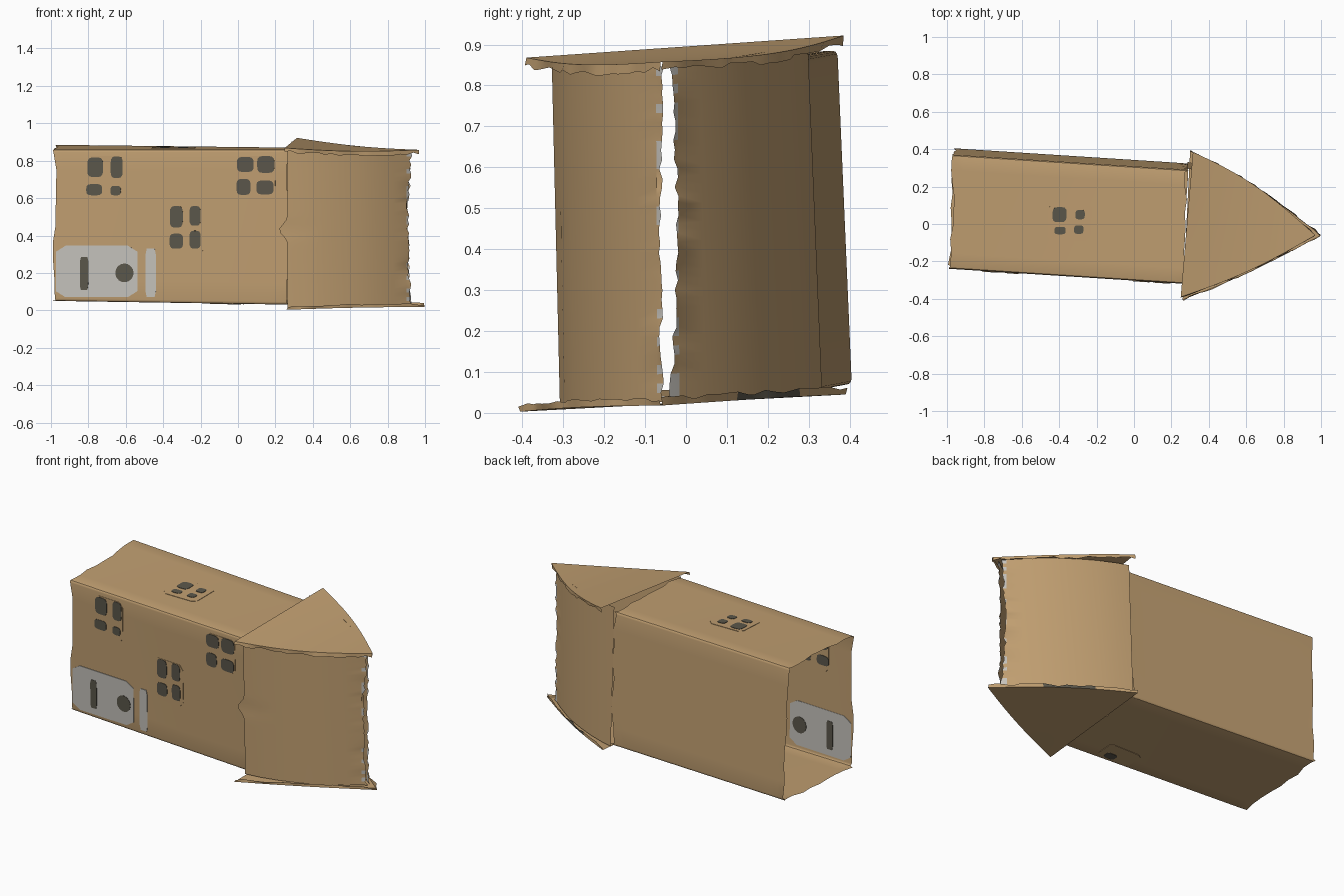
import bpy, bmesh, math, random
from mathutils import Vector

if "Cube" in bpy.data.objects:
    bpy.data.objects.remove(bpy.data.objects["Cube"])

random.seed(4)


def material(name, rgb):
    m = bpy.data.materials.new(name)
    m.diffuse_color = (*rgb, 1)
    m.use_nodes = True
    m.node_tree.nodes["Principled BSDF"].inputs["Base Color"].default_value = m.diffuse_color
    return m


CARD = material("cardboard", (0.53, 0.345, 0.165))
DARK = material("dark_grey_paint", (0.105, 0.095, 0.07))
PALE = material("pale_grey_paint", (0.56, 0.54, 0.50))


def finish(bm, name, mats, angle=30):
    bmesh.ops.recalc_face_normals(bm, faces=bm.faces)
    me = bpy.data.meshes.new(name)
    bm.to_mesh(me)
    bm.free()
    for m in mats:
        me.materials.append(m)
    ob = bpy.data.objects.new(name, me)
    bpy.context.collection.objects.link(ob)
    bpy.ops.object.select_all(action='DESELECT')
    bpy.context.view_layer.objects.active = ob
    ob.select_set(True)
    bpy.ops.object.shade_smooth_by_angle(angle=math.radians(angle))
    return ob


def sheet(name, rows, closed=False, mats=(CARD,), rule=None):
    """Skin a grid of points; rule(row, column) picks the material."""
    bm = bmesh.new()
    grid = [[bm.verts.new(p) for p in row] for row in rows]
    n = len(grid[0])
    for i in range(len(grid) - 1):
        for j in range(n if closed else n - 1):
            k = (j + 1) % n
            f = bm.faces.new((grid[i][j], grid[i][k], grid[i + 1][k], grid[i + 1][j]))
            if rule:
                f.material_index = rule(i, j)
    return finish(bm, name, mats)


def jag(a):
    return random.uniform(-a, a)


# Corners of the slightly skewed box: [end][back?][top?]
V = Vector
BOX = [[[V((-0.985, -0.23, 0.05)), V((-0.98, -0.24, 0.86))],
        [V((-0.96, 0.405, 0.07)), V((-0.965, 0.37, 0.885))]],
       [[V((0.27, -0.295, 0.03)), V((0.265, -0.32, 0.86))],
        [V((0.28, 0.325, 0.055)), V((0.285, 0.29, 0.87))]]]


def box_point(u, s, t):
    ends = [e[0][0].lerp(e[1][0], s).lerp(e[0][1].lerp(e[1][1], s), t) for e in BOX]
    return ends[0].lerp(ends[1], u)


def front_wall(x, z):
    u = (x + 0.983) / 1.25
    return box_point(u, 0, (z - 0.05 + 0.02 * u) / (0.81 + 0.02 * u))


def level_wall(t):
    def at(x, y):
        u = (x + 0.975) / 1.25
        lo, hi = box_point(u, 0, t).y, box_point(u, 1, t).y
        return box_point(u, (y - lo) / (hi - lo), t)
    return at


# Hollow box body, open at both ends, with small rounded corners
ring = []
r = 0.018
for cx, cy, a0 in ((1 - r, 1 - r, 0), (r, 1 - r, 90), (r, r, 180), (1 - r, r, 270)):
    for k in range(4):
        a = math.radians(a0 + 30 * k)
        ring.append((cx + r * math.cos(a), cy + r * math.sin(a)))
    nx, ny = {0: (r, 1), 90: (0, r), 180: (1 - r, 0), 270: (1, 1 - r)}[a0]
    px, py = ring[-1]
    ring += [(px + (nx - px) * k / 8, py + (ny - py) * k / 8) for k in range(1, 8)]
rows = []
for i in range(25):
    row = [box_point(i / 24, s, t) for s, t in ring]
    if i in (0, 24):
        for p in row:
            p.x += jag(0.012)
    rows.append(row)
sheet("box_body", rows, closed=True)


# Thin painted plates that show on both faces of a wall
def plate(name, wall, a, b, w, h, mat, thick=0.005, power=4.0):
    bm = bmesh.new()
    loops = []
    e = 0.01
    nrm = (wall(a + e, b) - wall(a, b)).cross(wall(a, b + e) - wall(a, b)).normalized()
    for side in (-1, 1):
        vs = []
        for k in range(24):
            th = 2 * math.pi * (k + 0.5) / 24
            c, s = math.cos(th), math.sin(th)
            q = (abs(c) ** power + abs(s) ** power) ** (-1 / power)
            vs.append(bm.verts.new(wall(a + c * q * w / 2, b + s * q * h / 2) + nrm * thick * side))
        loops.append(vs)
        bm.faces.new(vs)
    for k in range(24):
        j = (k + 1) % 24
        bm.faces.new((loops[0][k], loops[0][j], loops[1][j], loops[1][k]))
    return finish(bm, name, [mat])


top_wall, bottom_wall = level_wall(1), level_wall(0)

# Four-pane windows: wall, backing patch, panes (a, b, width, height)
windows = {
    "left_window": (front_wall, (-0.71, 0.70, 0.20, 0.25),
                    [(-0.765, 0.765, .085, .105), (-0.65, 0.765, .065, .115),
                     (-0.77, 0.645, .085, .06), (-0.655, 0.64, .055, .05)]),
    "middle_window": (front_wall, (-0.28, 0.43, 0.20, 0.26),
                      [(-0.33, 0.50, .07, .115), (-0.23, 0.505, .06, .105),
                       (-0.33, 0.37, .072, .08), (-0.23, 0.378, .06, .095)]),
    "right_window": (front_wall, (0.095, 0.72, 0.21, 0.21),
                     [(0.04, 0.78, .09, .08), (0.15, 0.78, .092, .09),
                      (0.03, 0.66, .075, .085), (0.145, 0.657, .092, .075)]),
    "roof_window": (top_wall, (-0.345, 0.01, 0.23, 0.20),
                    [(-0.40, 0.05, .075, .08), (-0.29, 0.05, .05, .05),
                     (-0.395, -0.035, .06, .04), (-0.295, -0.03, .05, .045)]),
    "floor_window": (bottom_wall, (-0.05, -0.19, 0.22, 0.13),
                     [(-0.015, -0.225, .07, .05)]),
}
for name, (wall, patch, panes) in windows.items():
    plate(name + "_patch", wall, *patch, CARD, 0.0025, 20)
    for k, pane in enumerate(panes):
        plate(f"{name}_pane_{k + 1}", wall, *pane, DARK)

# White door panel with handle bar, round knob and a narrow strip beside it
plate("door_panel", front_wall, -0.755, 0.208, 0.435, 0.275, PALE, 0.003, 18)
plate("door_strip", front_wall, -0.467, 0.20, 0.055, 0.26, PALE, 0.003, 12)
plate("door_bar", front_wall, -0.822, 0.197, 0.045, 0.175, DARK, 0.005, 10)
plate("door_knob", front_wall, -0.607, 0.20, 0.097, 0.10, DARK, 0.005, 2)


# Triangular flaps that cap the nose above and below
def flap_point(front, back, tip, s, t, bow):
    f, b = front.lerp(tip, s), back.lerp(tip, s)
    f.y -= bow * 0.6 * math.sin(math.pi * s)
    b.y += bow * math.sin(math.pi * s)
    return f.lerp(b, t)


TOP = (V((0.25, -0.39, 0.868)), V((0.315, 0.385, 0.922)), V((0.97, -0.06, 0.858)))
LOW = (V((0.26, -0.405, 0.003)), V((0.30, 0.39, 0.045)), V((1.0, -0.06, 0.018)))


def flap(name, corners, lip, bow, mats=(CARD,), rule=None):
    rows = []
    for i in range(21):
        s = min(i / 20, 0.995)
        row = [flap_point(*corners, s, t / 8, bow) for t in range(9)]
        for p in row:
            p.z -= 0.012 * math.sin(math.pi * s) * (1 if lip < 0 else -0.3)
        # folded, slightly crumpled edges
        for edge, at in ((row[0], 0), (row[-1], len(row))):
            q = edge + V((jag(0.006), jag(0.006), lip * random.uniform(0.6, 1.2)))
            row.insert(at if at == 0 else len(row), q)
        rows.append(row)
    return sheet(name, rows, mats=mats, rule=rule)


flap("top_flap", TOP, -0.022, 0.045)
flap("bottom_flap", LOW, 0.018, 0.03, (CARD, DARK),
     lambda i, j: int(j == 9 and 6 <= i <= 12))


# Curved nose walls, leaving a ragged slit at the tip
def plane_z(c, x, y):
    n = (c[1] - c[0]).cross(c[2] - c[0])
    return c[0].z - (n.x * (x - c[0].x) + n.y * (y - c[0].y)) / n.z


def nose_wall(name, path, tilt, tab):
    rows = []
    for k in range(37):
        v = k / 36
        row = []
        for i, (x, y) in enumerate(path):
            y += tilt * (0.5 - v) * (1 - i / (len(path) - 1))
            z0 = plane_z(LOW, x, y) + 0.008
            z = z0 + (plane_z(TOP, x, y) - 0.014 - z0) * v
            if i == 0:
                x -= tab * math.exp(-((z - 0.43) / 0.04) ** 2)
            if i == len(path) - 1:
                bulge = 0.016 * math.sin(math.pi * v)
                x += jag(0.008) - bulge
                y += jag(0.005) + (bulge if y > -0.045 else -bulge * 0.3)
            row.append((x, y, z))
        rows.append(row)
    last = len(path) - 2
    sheet(name, rows, mats=(CARD, PALE),
          rule=lambda i, j: int(j == last and random.random() < 0.4))


nose_wall("front_nose_wall", [(0.265, -0.318), (0.36, -0.305), (0.46, -0.282), (0.56, -0.25),
                              (0.66, -0.212), (0.75, -0.168), (0.83, -0.12), (0.90, -0.072),
                              (0.925, -0.058)], 0.02, 0.045)
nose_wall("back_nose_wall", [(0.285, 0.315), (0.36, 0.295), (0.46, 0.258), (0.56, 0.212),
                             (0.66, 0.158), (0.75, 0.10), (0.83, 0.04), (0.90, -0.018),
                             (0.925, -0.038)], 0.035, 0.0)
